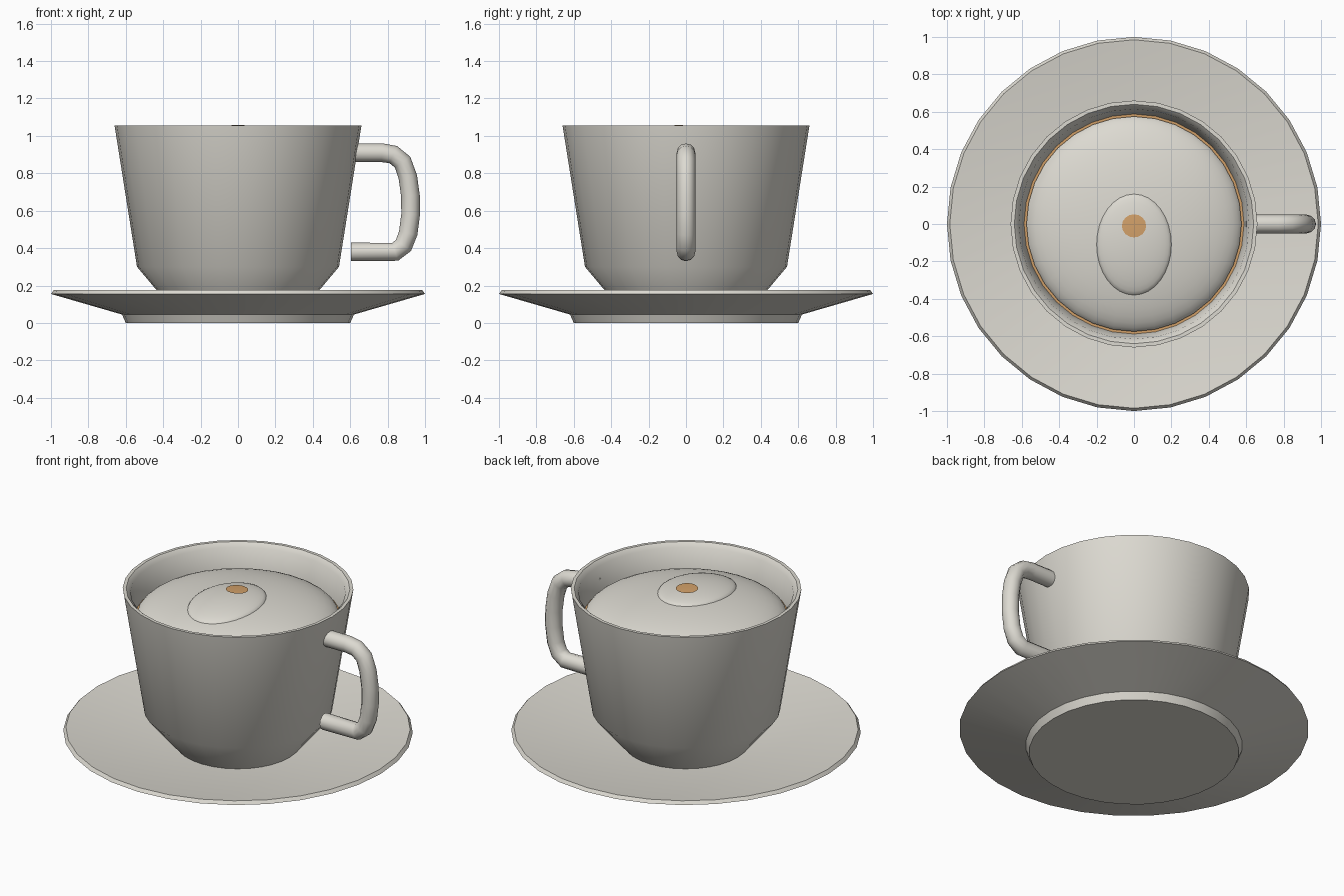
import bpy, bmesh, math

if "Cube" in bpy.data.objects:
    bpy.data.objects.remove(bpy.data.objects["Cube"])


def material(name, rgb):
    m = bpy.data.materials.new(name)
    m.diffuse_color = (*rgb, 1)
    m.use_nodes = True
    m.node_tree.nodes["Principled BSDF"].inputs["Base Color"].default_value = m.diffuse_color
    return m


CERAMIC = material("warm_white", (0.72, 0.70, 0.64))
CARAMEL = material("caramel", (0.64, 0.35, 0.14))


def finish(obj, mat, angle=40):
    obj.data.materials.clear()
    obj.data.materials.append(mat)
    bpy.ops.object.select_all(action='DESELECT')
    obj.select_set(True)
    bpy.context.view_layer.objects.active = obj
    bpy.ops.object.shade_smooth_by_angle(angle=math.radians(angle))


def from_bmesh(name, bm, mat, angle=40):
    bmesh.ops.remove_doubles(bm, verts=bm.verts, dist=1e-5)
    bmesh.ops.recalc_face_normals(bm, faces=bm.faces)
    me = bpy.data.meshes.new(name)
    bm.to_mesh(me)
    bm.free()
    obj = bpy.data.objects.new(name, me)
    bpy.context.collection.objects.link(obj)
    finish(obj, mat, angle)
    return obj


def lathe(name, profile, mat, sides=32, angle=40):
    """Spin a (radius, height) profile round the z axis."""
    bm = bmesh.new()
    verts = [bm.verts.new((r, 0, z)) for r, z in profile]
    edges = [bm.edges.new(p) for p in zip(verts, verts[1:])]
    bmesh.ops.spin(bm, geom=verts + edges, cent=(0, 0, 0), axis=(0, 0, 1),
                   angle=math.tau, steps=sides, use_duplicate=False)
    return from_bmesh(name, bm, mat, angle)


# Foam dome height and the raised oval swirl on top of it
FOAM_R, FOAM_Z, FOAM_H = 0.58, 0.88, 0.142


def foam_height(x, y):
    return FOAM_Z + FOAM_H * math.sqrt(max(0, 1 - (x * x + y * y) / FOAM_R ** 2))


OVAL_Y, OVAL_A, OVAL_B, OVAL_H = -0.11, 0.20, 0.27, 0.03


def oval_height(x, y):
    d2 = (x / OVAL_A) ** 2 + ((y - OVAL_Y) / OVAL_B) ** 2
    return foam_height(x, y) + OVAL_H * math.sqrt(max(0, 1 - d2))


def patch(name, cy, a, b, height, mat, rings=8, sides=32):
    """Elliptical patch draped over a height function."""
    bm = bmesh.new()
    centre = bm.verts.new((0, cy, height(0, cy)))
    inner = None
    for i in range(1, rings + 1):
        s = math.sin(math.pi / 2 * i / rings)
        ring = []
        for k in range(sides):
            t = math.tau * k / sides
            x, y = a * s * math.cos(t), cy + b * s * math.sin(t)
            ring.append(bm.verts.new((x, y, height(x, y))))
        for k in range(sides):
            n = (k + 1) % sides
            if inner:
                bm.faces.new((inner[k], ring[k], ring[n], inner[n]))
            else:
                bm.faces.new((centre, ring[k], ring[n]))
        inner = ring
    obj = from_bmesh(name, bm, mat, 60)
    # Open patches must face up
    if sum(p.normal.z for p in obj.data.polygons) < 0:
        obj.data.flip_normals()
    return obj


# Saucer with a raised foot and a bevelled lip
lathe("saucer", [(0, 0), (0.60, 0), (0.62, 0.045), (1.0, 0.155), (0.985, 0.175),
                 (0.97, 0.173), (0.45, 0.085), (0, 0.085)], CERAMIC)

# Cup with tapered wall, angled base and hollow inside
lathe("cup", [(0, 0.08), (0.355, 0.08), (0.54, 0.30), (0.66, 1.055), (0.64, 1.055),
              (0.615, 1.03), (0.588, 0.88), (0.50, 0.33), (0.40, 0.20), (0, 0.20)],
      CERAMIC)

# Drink surface showing as a thin ring round the foam
lathe("drink", [(0, 0.86), (0.588, 0.86), (0.588, 0.882), (0, 0.882)], CARAMEL)

# Foam, oval swirl and sprinkle spot
patch("foam", 0, FOAM_R - 0.005, FOAM_R - 0.005, foam_height, CERAMIC, rings=12)
patch("foam_swirl", OVAL_Y, OVAL_A, OVAL_B, oval_height, CERAMIC)
patch("sprinkle_spot", -0.01, 0.065, 0.062,
      lambda x, y: oval_height(x, y) + 0.007, CARAMEL, rings=3, sides=16)

# Handle: round tube along a rounded path
path = [(0.60, 0.91), (0.77, 0.91), (0.83, 0.90), (0.88, 0.86), (0.908, 0.78),
        (0.922, 0.68), (0.923, 0.58), (0.91, 0.48), (0.885, 0.415), (0.84, 0.38),
        (0.605, 0.38)]
curve = bpy.data.curves.new("handle", 'CURVE')
curve.dimensions = '3D'
spline = curve.splines.new('POLY')
spline.points.add(len(path) - 1)
for p, (x, z) in zip(spline.points, path):
    p.co = (x, 0, z, 1)
curve.bevel_depth = 0.05
curve.bevel_resolution = 4
curve.use_fill_caps = True
handle = bpy.data.objects.new("handle", curve)
bpy.context.collection.objects.link(handle)
bpy.ops.object.select_all(action='DESELECT')
handle.select_set(True)
bpy.context.view_layer.objects.active = handle
bpy.ops.object.convert(target='MESH')
finish(bpy.context.view_layer.objects.active, CERAMIC)
